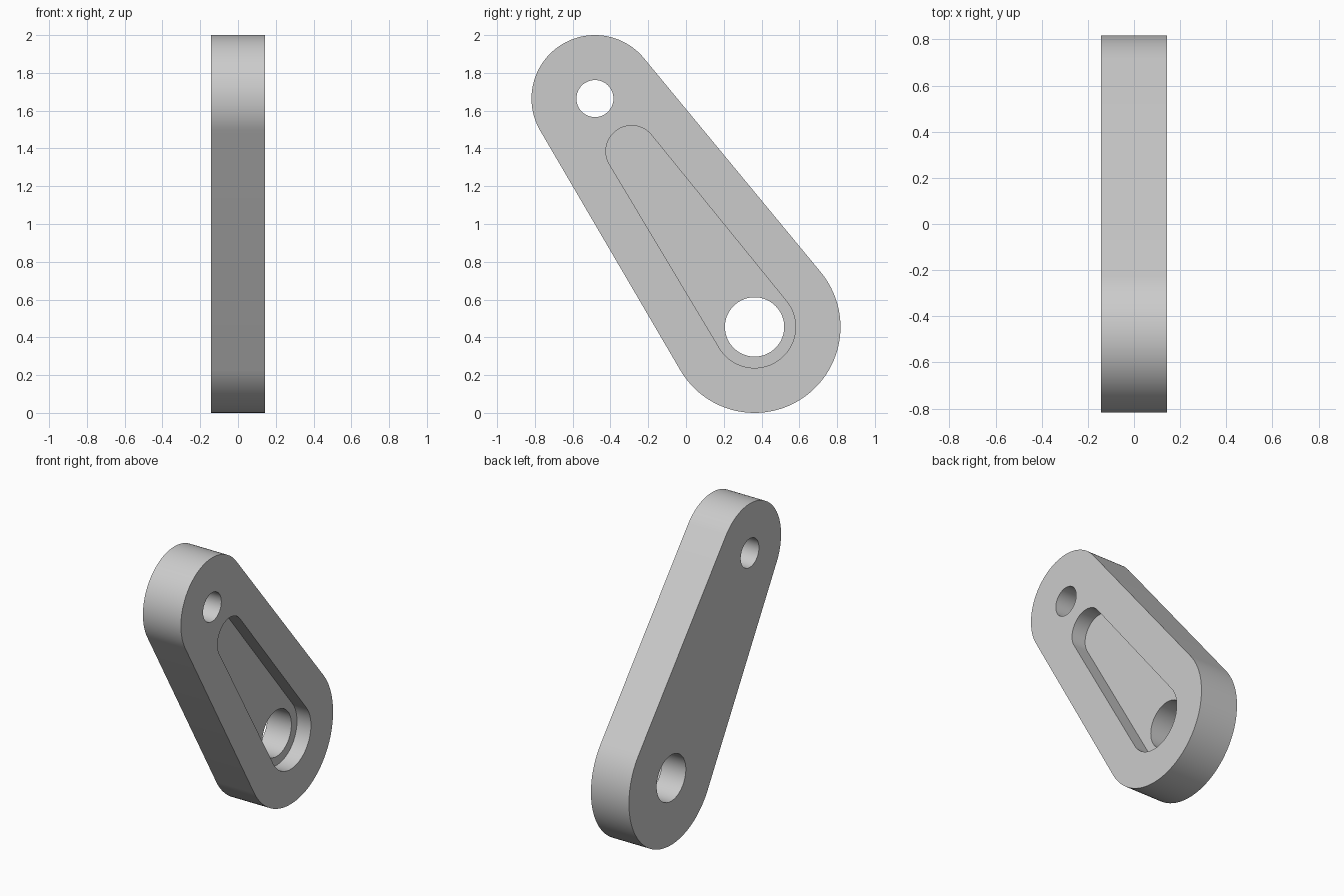
import bpy
import bmesh
import math

cube = bpy.data.objects.get("Cube")
if cube:
    bpy.data.objects.remove(cube, do_unlink=True)

HALF = 0.143                 # half thickness along x
FLOOR = 0.038                # x of the recess floor
TOP = (-0.482, 1.664)        # small pivot (y, z)
LOW = (0.363, 0.455)         # large pivot (y, z)
RECESS_TOP = (-0.288, 1.385)

steel = bpy.data.materials.new("plain grey")
steel.use_nodes = True
grey = (0.6, 0.6, 0.6, 1)
steel.diffuse_color = grey
steel.node_tree.nodes["Principled BSDF"].inputs["Base Color"].default_value = grey


def arc(centre, radius, start, end, steps):
    return [(centre[0] + radius * math.cos(start + (end - start) * i / steps),
             centre[1] + radius * math.sin(start + (end - start) * i / steps))
            for i in range(steps + 1)]


def tapered_slot(a, ra, b, rb, steps=48):
    """Outline of two circles joined by their outer tangents."""
    dy, dz = b[0] - a[0], b[1] - a[1]
    heading = math.atan2(dz, dy)
    spread = math.acos((ra - rb) / math.hypot(dy, dz))
    return (arc(b, rb, heading - spread, heading + spread, steps)
            + arc(a, ra, heading + spread, heading + 2 * math.pi - spread, steps))


def circle(centre, radius, steps=72):
    return arc(centre, radius, 0, 2 * math.pi, steps)[:-1]


def extrude(name, outline, x0, x1):
    """Prism from a (y, z) outline, running along x."""
    bm = bmesh.new()
    face = bm.faces.new([bm.verts.new((x0, y, z)) for y, z in outline])
    result = bmesh.ops.extrude_face_region(bm, geom=[face])
    moved = [g for g in result["geom"] if isinstance(g, bmesh.types.BMVert)]
    bmesh.ops.translate(bm, verts=moved, vec=(x1 - x0, 0, 0))
    bmesh.ops.recalc_face_normals(bm, faces=bm.faces)
    mesh = bpy.data.meshes.new(name)
    bm.to_mesh(mesh)
    bm.free()
    mesh.materials.append(steel)
    obj = bpy.data.objects.new(name, mesh)
    bpy.context.collection.objects.link(obj)
    return obj


# Tapered link arm
arm = extrude("link_arm", tapered_slot(TOP, 0.336, LOW, 0.455), -HALF, HALF)

# Recess on the left side, then the two through holes
cutters = [
    extrude("recess_cutter", tapered_slot(RECESS_TOP, 0.136, LOW, 0.217), FLOOR, HALF + 0.1),
    extrude("small_hole_cutter", circle(TOP, 0.098), -HALF - 0.1, HALF + 0.1),
    extrude("large_hole_cutter", circle(LOW, 0.157), -HALF - 0.1, HALF + 0.1),
]

bpy.ops.object.select_all(action="DESELECT")
bpy.context.view_layer.objects.active = arm
arm.select_set(True)
for cutter in cutters:
    cutter.hide_render = True
    cut = arm.modifiers.new(cutter.name, "BOOLEAN")
    cut.operation = "DIFFERENCE"
    cut.solver = "EXACT"
    cut.object = cutter
    bpy.ops.object.modifier_apply(modifier=cut.name)
    bpy.data.objects.remove(cutter, do_unlink=True)

bpy.ops.object.shade_smooth_by_angle(angle=math.radians(30))
